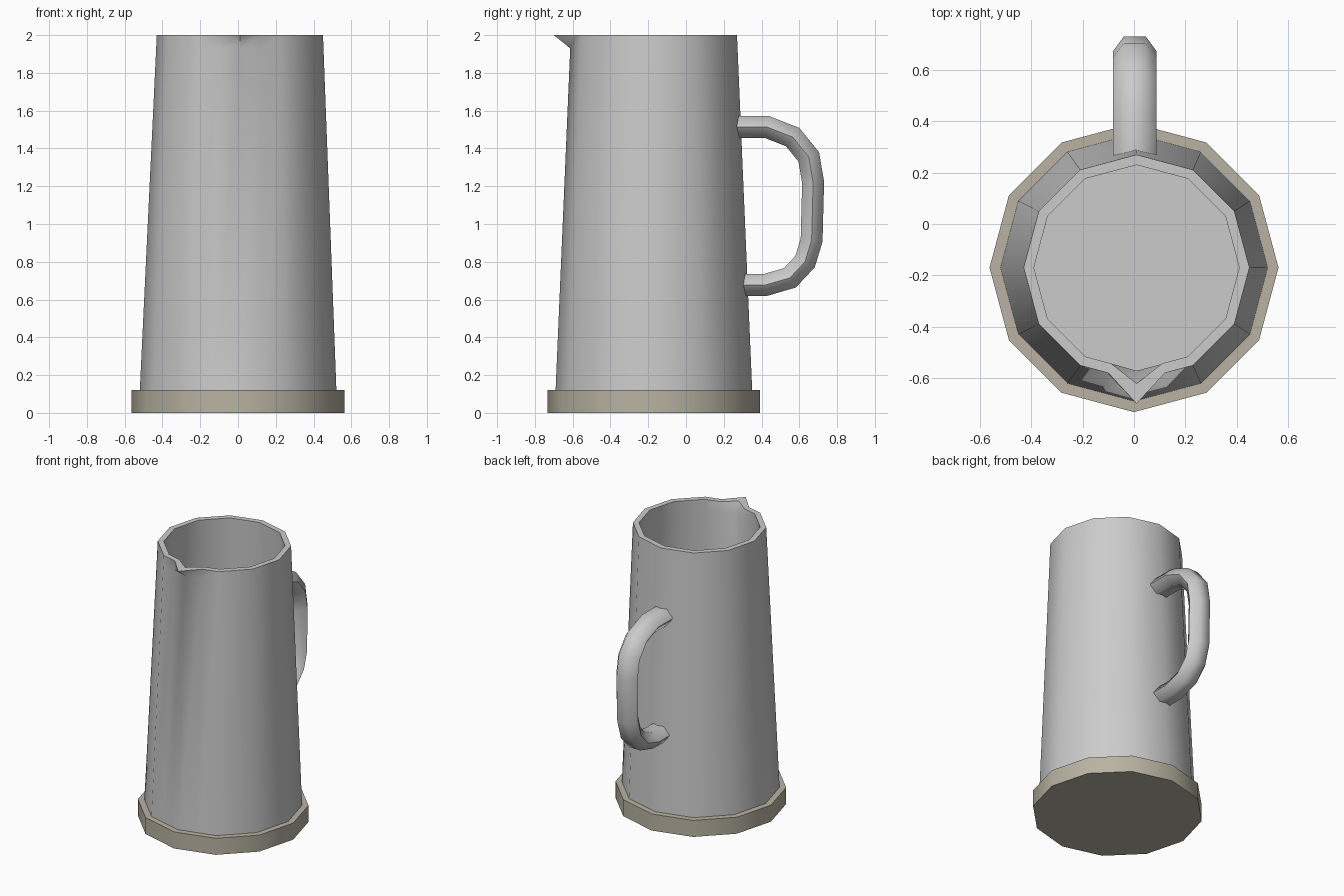
import bpy, bmesh, math
from mathutils import Vector

if "Cube" in bpy.data.objects:
    bpy.data.objects.remove(bpy.data.objects["Cube"])

CY = -0.17  # y of the jug axis


def material(name, rgb):
    m = bpy.data.materials.new(name)
    m.diffuse_color = (*rgb, 1)
    m.use_nodes = True
    m.node_tree.nodes["Principled BSDF"].inputs["Base Color"].default_value = m.diffuse_color
    return m


grey = material("light grey", (0.60, 0.60, 0.60))
beige = material("beige", (0.48, 0.45, 0.36))


def loft(name, rings, mat, angle=60):
    """Skin closed rings of points, cap both ends, smooth below the angle."""
    bm = bmesh.new()
    loops = [[bm.verts.new(p) for p in ring] for ring in rings]
    n = len(loops[0])
    for a, b in zip(loops, loops[1:]):
        for i in range(n):
            j = (i + 1) % n
            bm.faces.new((a[i], a[j], b[j], b[i]))
    bm.faces.new(loops[0][::-1])
    bm.faces.new(loops[-1])
    bmesh.ops.recalc_face_normals(bm, faces=bm.faces)
    me = bpy.data.meshes.new(name)
    bm.to_mesh(me)
    bm.free()
    me.shade_smooth()
    me.set_sharp_from_angle(angle=math.radians(angle))
    me.materials.append(mat)
    ob = bpy.data.objects.new(name, me)
    bpy.context.collection.objects.link(ob)
    return ob


def ring12(r, z, cx=0.0):
    """Twelve-sided ring starting at the front corner."""
    return [Vector((cx + r * math.sin(math.tau * i / 12),
                    CY - r * math.cos(math.tau * i / 12), z)) for i in range(12)]


def body_ring(r, z, lip=None):
    """Ring with extra points beside the front corner; lip pulls the corner out."""
    p = ring12(r, z, 0.01 * z / 2)
    p = [p[0], (p[0] + p[1]) / 2] + p[1:] + [(p[11] + p[0]) / 2]
    if lip is not None:
        p[0].y = lip
    return p


# Base foot
loft("base", [ring12(0.563, 0), ring12(0.563, 0.12)], beige)

# Hollow tapered body with pinched spout
loft("jug_body", [
    body_ring(0.523, 0.06),
    body_ring(0.443, 1.93),
    body_ring(0.44, 2.0, -0.70),
    body_ring(0.40, 2.0, -0.622),
    body_ring(0.402, 1.93),
    body_ring(0.48, 0.14),
], grey)

# Handle: flattened hexagonal tube swept along a path in the y-z plane
path = [Vector(p) for p in [
    (0.262, 1.513), (0.43, 1.513), (0.565, 1.46), (0.65, 1.355), (0.673, 1.22),
    (0.665, 0.915), (0.63, 0.80), (0.55, 0.715), (0.42, 0.677), (0.30, 0.677)]]
rings = []
for i, p in enumerate(path):
    a = (p - path[i - 1]).normalized() if i else (path[1] - p).normalized()
    b = (path[i + 1] - p).normalized() if i < len(path) - 1 else a
    t = (a + b).normalized()
    nrm = Vector((-t.y, t.x)) * (0.058 / t.dot(a))
    rings.append([(0.003 + 0.085 * math.cos(k * math.pi / 3),
                   p.x + nrm.x * math.sin(k * math.pi / 3) / 0.866,
                   p.y + nrm.y * math.sin(k * math.pi / 3) / 0.866) for k in range(6)])
loft("handle", rings, grey, 65)
